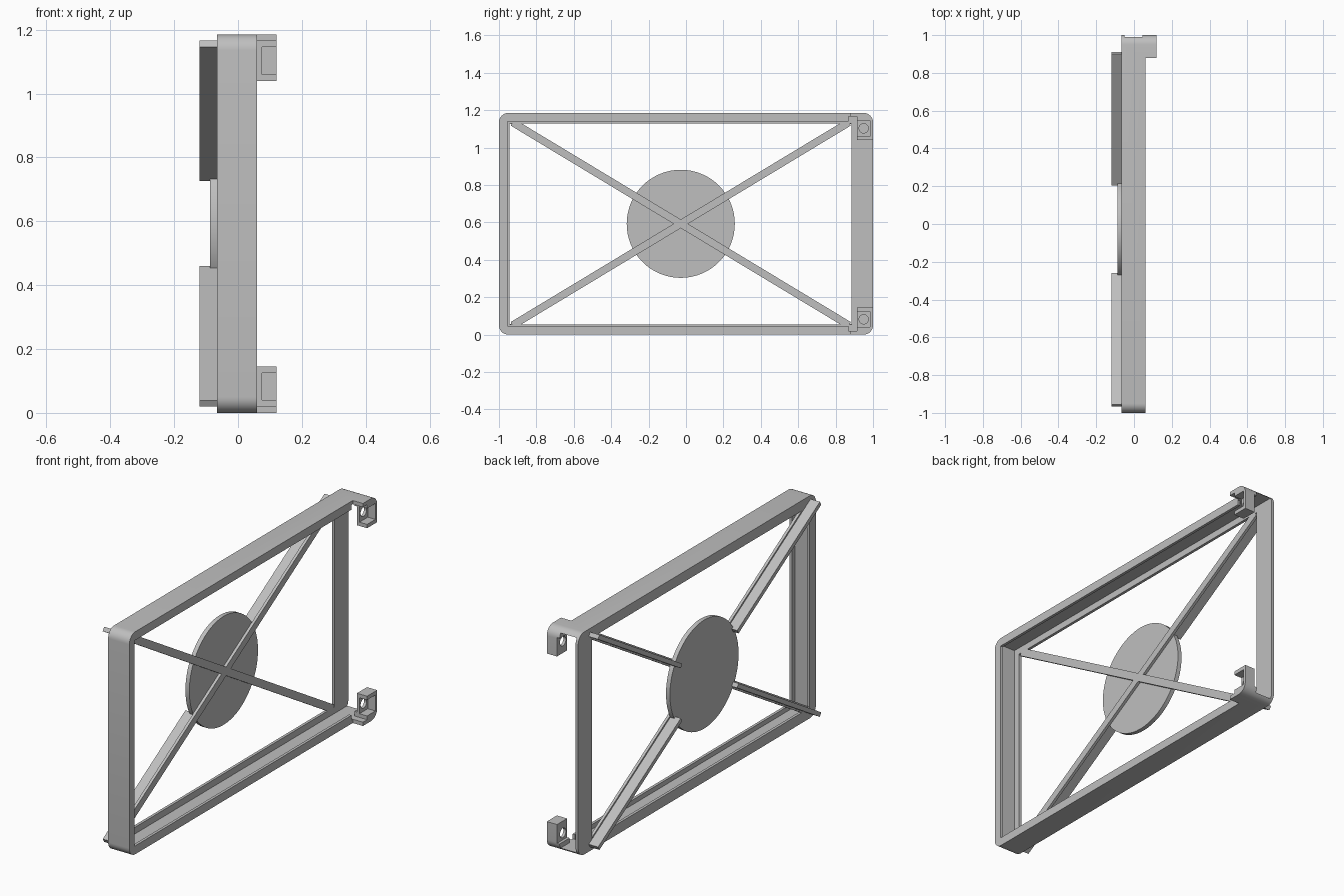
import bpy, bmesh, math
from mathutils import Matrix, Vector

if "Cube" in bpy.data.objects:
    bpy.data.objects.remove(bpy.data.objects["Cube"])

H = 1.185            # frame height
CY, CZ = -0.028, H / 2   # centre of the cross and disc

grey = bpy.data.materials.new("light grey")
grey.diffuse_color = (0.52, 0.52, 0.52, 1)
grey.use_nodes = True
grey.node_tree.nodes["Principled BSDF"].inputs["Base Color"].default_value = grey.diffuse_color


def add(name, bm):
    bmesh.ops.recalc_face_normals(bm, faces=bm.faces)
    me = bpy.data.meshes.new(name)
    bm.to_mesh(me)
    bm.free()
    me.materials.append(grey)
    ob = bpy.data.objects.new(name, me)
    bpy.context.collection.objects.link(ob)
    return ob


def prism(name, pts, x0, x1):
    """Extrude a (y, z) outline along x."""
    bm = bmesh.new()
    f = bm.faces.new([bm.verts.new((x0, y, z)) for y, z in pts])
    r = bmesh.ops.extrude_face_region(bm, geom=[f])
    vs = [v for v in r["geom"] if isinstance(v, bmesh.types.BMVert)]
    bmesh.ops.translate(bm, verts=vs, vec=(x1 - x0, 0, 0))
    return add(name, bm)


def rect(y0, y1, z0, z1):
    return [(y0, z0), (y1, z0), (y1, z1), (y0, z1)]


def circle(y, z, r, n):
    return [(y + r * math.cos(2 * math.pi * i / n), z + r * math.sin(2 * math.pi * i / n)) for i in range(n)]


def rounded(y0, y1, z0, z1, r, n=8):
    pts = []
    for k, (y, z) in enumerate(rect(y0 + r, y1 - r, z0 + r, z1 - r)):
        for i in range(n + 1):
            a = math.pi + (k + i / n) * math.pi / 2
            pts.append((y + r * math.cos(a), z + r * math.sin(a)))
    return pts


def cut(ob, pts, x0, x1):
    c = prism("cutter", pts, x0, x1)
    c.hide_render = True
    m = ob.modifiers.new("cut", 'BOOLEAN')
    m.operation, m.solver, m.object = 'DIFFERENCE', 'EXACT', c
    bpy.context.view_layer.objects.active = ob
    bpy.ops.object.modifier_apply(modifier=m.name)
    bpy.data.objects.remove(c)


def smooth(ob):
    bpy.ops.object.select_all(action='DESELECT')
    ob.select_set(True)
    bpy.context.view_layer.objects.active = ob
    bpy.ops.object.shade_smooth_by_angle(angle=math.radians(30))


# Frame: rounded block, cut down to a channel that is open on the +y side
frame = prism("frame", rounded(-1, 1, 0, H, 0.05), -0.065, 0.12)
cut(frame, rect(-1.1, 0.88, -0.1, H + 0.1), 0.06, 0.2)          # brackets only at the end
cut(frame, rect(-0.98, 1.1, 0.02, H - 0.02), -0.05, 0.045)      # channel
cut(frame, rect(-0.955, 0.9, 0.045, H - 0.045), 0, 0.2)         # mouth of channel
cut(frame, rect(-0.945, 0.885, 0.055, H - 0.055), -0.1, 0)      # main opening
cut(frame, rect(0.87, 1.1, 0.145, H - 0.145), 0, 0.2)           # space between brackets

# Brackets: gap behind, relief beside, nut pocket and screw hole
for flip in (False, True):
    def side(y0, y1, z0, z1):
        return rect(y0, y1, H - z1, H - z0) if flip else rect(y0, y1, z0, z1)
    cut(frame, side(0.87, 0.915, 0.02, 0.2), 0, 0.2)
    cut(frame, side(0.89, 1.1, 0.045, 0.2), 0, 0.06)
    cut(frame, side(0.90, 0.985, 0.04, 0.125), 0.075, 0.2)
    cut(frame, circle(0.95, H - 0.082 if flip else 0.082, 0.025, 24), 0.05, 0.09)
smooth(frame)

# Disc in the middle of the back
disc = prism("centre_disc", circle(CY, CZ, 0.289, 64), -0.088, -0.065)
smooth(disc)

# Diagonal braces: flat strips with a narrow rib outside the disc
ang = math.radians(31.1)
for name, a in (("rising", ang), ("falling", -ang)):
    u, v = Vector((math.cos(a), math.sin(a))), Vector((-math.sin(a), math.cos(a)))
    c = Vector((CY, CZ))

    def bar(label, r0, r1, w, x0, x1):
        pts = [c + u * r + v * s for r, s in rect(r0, r1, -w / 2, w / 2)]
        prism(label, [tuple(p) for p in pts], x0, x1)
    bar(name + "_brace", -1.05, 1.05, 0.04, -0.065, -0.05)
    bar(name + "_rib_a", 0.277, 1.09, 0.023, -0.12, -0.065)
    bar(name + "_rib_b", -1.09, -0.277, 0.023, -0.12, -0.065)
